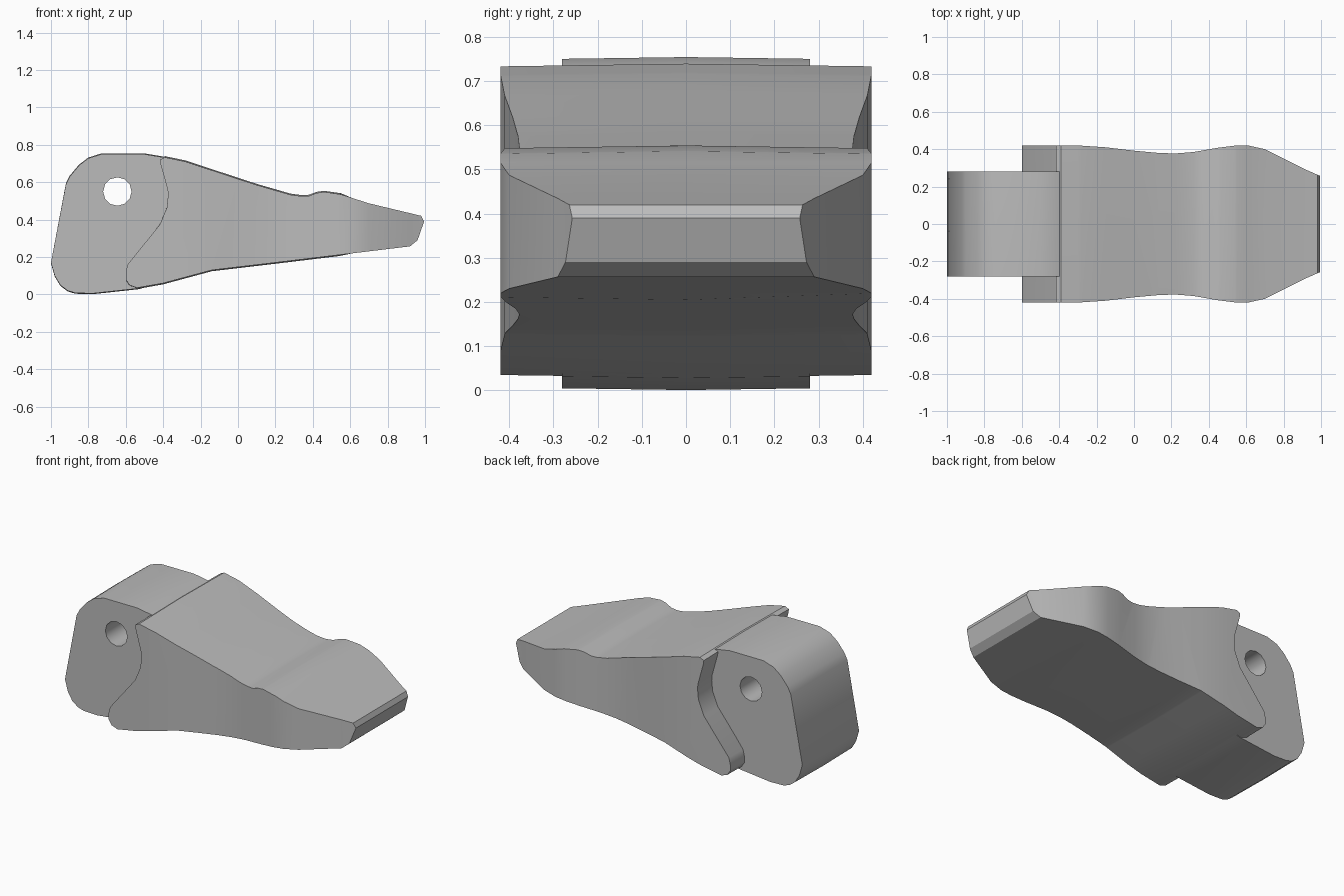
import bpy
import bmesh
import math

cube = bpy.data.objects.get("Cube")
if cube:
    bpy.data.objects.remove(cube, do_unlink=True)

steel = bpy.data.materials.new("grey steel")
steel.use_nodes = True
GREY = (0.5, 0.5, 0.5, 1)
steel.diffuse_color = GREY
steel.node_tree.nodes["Principled BSDF"].inputs["Base Color"].default_value = GREY


def interpolate(table, x):
    """Piecewise linear lookup of half width along x."""
    for (x0, w0), (x1, w1) in zip(table, table[1:]):
        if x <= x1:
            t = max(0, (x - x0) / (x1 - x0))
            return w0 + (w1 - w0) * t
    return table[-1][1]


def profile_solid(name, profile, widths, mid_z, crown):
    """Extrude a side profile across y, then taper it and crown its middle."""
    bm = bmesh.new()
    rows = [[bm.verts.new((x, y, z)) for x, z in profile] for y in (-1, 0, 1)]
    n = len(profile)
    for a, b in zip(rows, rows[1:]):
        for i in range(n):
            j = (i + 1) % n
            bm.faces.new((a[i], a[j], b[j], b[i]))
    bm.faces.new(rows[0])
    bm.faces.new(rows[2][::-1])
    # cut at each width station so the sides can bend there
    for x, w in widths[1:-1]:
        bmesh.ops.bisect_plane(bm, geom=bm.verts[:] + bm.edges[:] + bm.faces[:],
                               dist=1e-5, plane_co=(x, 0, 0), plane_no=(1, 0, 0))
    for v in bm.verts:
        if abs(v.co.y) < 0.01 and v.co.x < 0.6:
            v.co.z += crown if v.co.z > mid_z else -crown
        v.co.y *= interpolate(widths, v.co.x)
    bmesh.ops.recalc_face_normals(bm, faces=bm.faces[:])
    mesh = bpy.data.meshes.new(name)
    bm.to_mesh(mesh)
    bm.free()
    obj = bpy.data.objects.new(name, mesh)
    bpy.context.collection.objects.link(obj)
    mesh.materials.append(steel)
    return obj


def smooth(obj, degrees):
    bpy.ops.object.select_all(action="DESELECT")
    obj.select_set(True)
    bpy.context.view_layer.objects.active = obj
    bpy.ops.object.shade_smooth_by_angle(angle=math.radians(degrees))


# Tapered digging blade, with a hooked shoulder at the rear
blade = profile_solid(
    "blade",
    [(-.39, .733), (-.417, .72), (-.415, .70), (-.376, .56), (-.374, .53), (-.38, .465),
     (-.417, .375), (-.59, .16), (-.6, .12), (-.6, .08), (-.58, .05), (-.54, .035),
     (-.4, .06), (-.14, .13), (.2, .17), (.92, .257), (.96, .29), (.995, .39),
     (.98, .42), (.7, .487), (.55, .535), (.46, .548), (.42, .542), (.38, .527),
     (.34, .525), (.28, .533), (.1, .585), (-.15, .667), (-.28, .71)],
    [(-.6, .42), (-.3, .42), (-.15, .41), (0, .392), (.13, .38), (.22, .377),
     (.32, .385), (.45, .408), (.54, .419), (.61, .42), (.7, .4), (.92, .29), (1, .255)],
    .35, .006)
smooth(blade, 28)

# Narrower mounting block behind the blade
block = profile_solid(
    "mounting_block",
    [(-.36, .71), (-.4, .733), (-.5, .75), (-.73, .75), (-.8, .728), (-.85, .69),
     (-.9, .63), (-.92, .59), (-1, .17), (-.98, .1), (-.95, .05), (-.91, .02),
     (-.87, .008), (-.78, .005), (-.53, .032), (-.36, .08)],
    [(-1, .28), (-.3, .28)], .35, .004)

# Pin hole through the block
bpy.ops.mesh.primitive_cylinder_add(vertices=12, radius=.076, depth=1,
                                    location=(-.645, 0, .55),
                                    rotation=(math.pi / 2, 0, 0))
pin = bpy.context.object
pin.name = "pin_hole_cutter"
pin.hide_render = True
cut = block.modifiers.new("pin_hole", "BOOLEAN")
cut.operation = "DIFFERENCE"
cut.solver = "EXACT"
cut.object = pin
bpy.context.view_layer.objects.active = block
bpy.ops.object.modifier_apply(modifier=cut.name)
bpy.data.objects.remove(pin, do_unlink=True)
smooth(block, 32)
